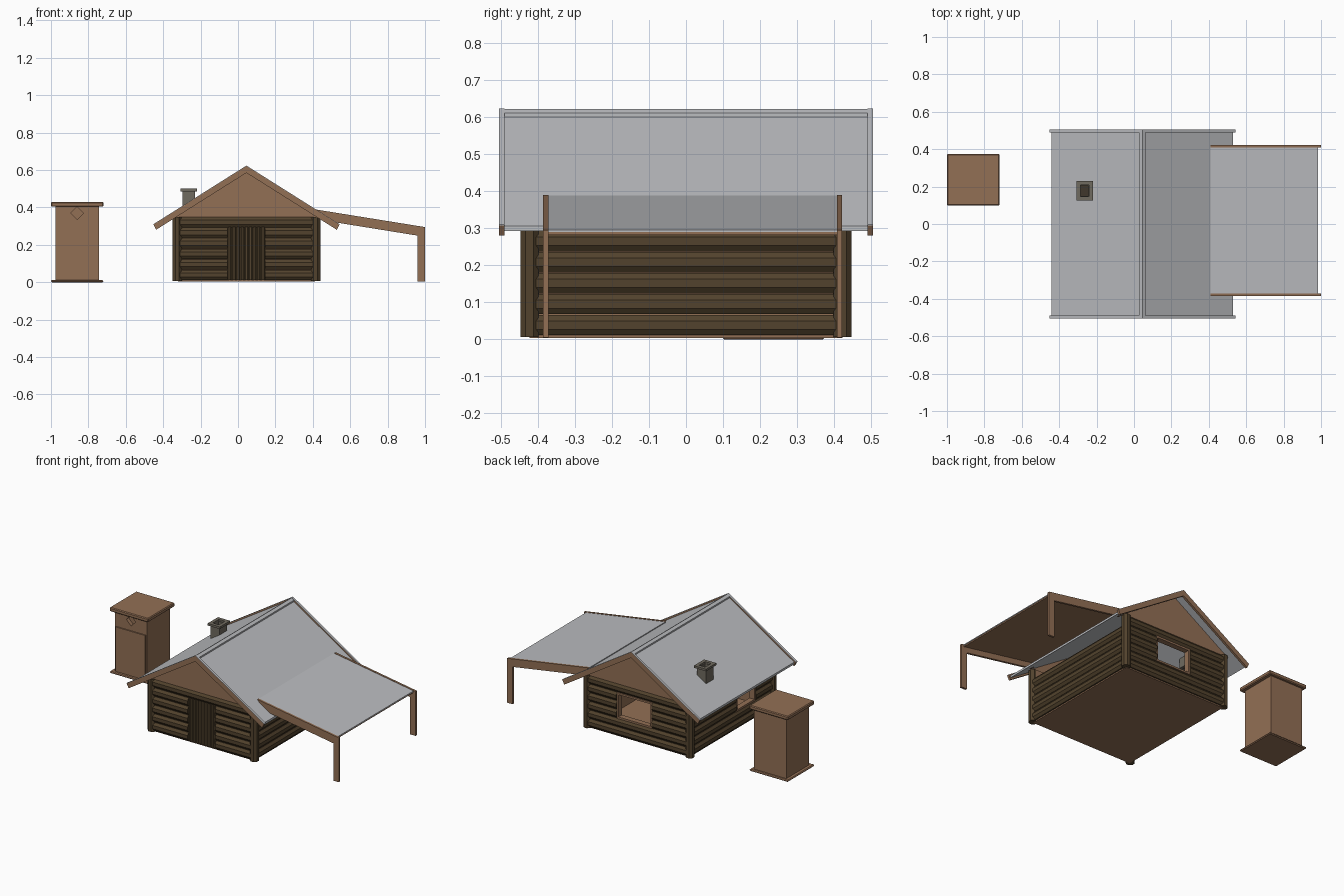
import bpy, bmesh, math
from mathutils import Matrix, Vector

if "Cube" in bpy.data.objects:
    bpy.data.objects.remove(bpy.data.objects["Cube"])


def material(name, rgb):
    m = bpy.data.materials.new(name)
    m.diffuse_color = (*rgb, 1)
    m.use_nodes = True
    m.node_tree.nodes["Principled BSDF"].inputs["Base Color"].default_value = m.diffuse_color
    return m


LOG = material("dark_log", (0.085, 0.055, 0.026))
WOOD = material("brown_wood", (0.29, 0.16, 0.09))
METAL = material("grey_sheet", (0.50, 0.51, 0.53))
STONE = material("chimney_stone", (0.16, 0.145, 0.115))
SOOT = material("soot", (0.05, 0.038, 0.025))


def finish(name, bm, mat):
    bmesh.ops.recalc_face_normals(bm, faces=bm.faces)
    me = bpy.data.meshes.new(name)
    bm.to_mesh(me)
    bm.free()
    me.materials.append(mat)
    ob = bpy.data.objects.new(name, me)
    bpy.context.collection.objects.link(ob)
    return ob


def add_box(bm, x, y, z):
    mid = [(a + b) / 2 for a, b in (x, y, z)]
    size = [b - a for a, b in (x, y, z)]
    bmesh.ops.create_cube(bm, size=1, matrix=Matrix.Translation(mid) @ Matrix.Diagonal((*size, 1)))


def boxes(name, mat, *items):
    bm = bmesh.new()
    for it in items:
        add_box(bm, *it)
    return finish(name, bm, mat)


def prism(name, mat, pts, y0, y1):
    # xz profile extruded along y
    bm = bmesh.new()
    f = bm.faces.new([bm.verts.new((x, y0, z)) for x, z in pts])
    r = bmesh.ops.extrude_face_region(bm, geom=[f])
    vs = [v for v in r["geom"] if isinstance(v, bmesh.types.BMVert)]
    bmesh.ops.translate(bm, verts=vs, vec=(0, y1 - y0, 0))
    return finish(name, bm, mat)


def add_log(bm, a, b, r, squash=1.0):
    # eight-sided log from a to b
    a, b = Vector(a), Vector(b)
    d = b - a
    rot = d.to_track_quat('Z', 'Y').to_matrix().to_4x4()
    thin = Matrix.Identity(4)
    if abs(d.x) > 0:
        thin[1][1] = squash
    elif abs(d.y) > 0:
        thin[0][0] = squash
    m = Matrix.Translation((a + b) / 2) @ thin @ rot @ Matrix.Rotation(math.pi / 8, 4, 'Z')
    bmesh.ops.create_cone(bm, cap_ends=True, segments=8, radius1=r, radius2=r, depth=d.length, matrix=m)


CX, HX, HY = 0.045, 0.367, 0.423      # cabin centre and half sizes
Z0, PITCH = 0.01, 0.0566              # log courses


def wall(name, along_x, pos, half, mid, rows, opening=None):
    # stacked logs outside, thin boards inside, optional opening over whole courses
    inward = -math.copysign(1, pos - (0 if along_x else CX))
    lo, hi = mid - half, mid + half
    bm = bmesh.new()
    lin = bmesh.new()
    for i in range(rows):
        zc = Z0 + PITCH * (i + 0.5)
        spans = [(lo, hi)]
        if opening and opening[2] <= i < opening[3]:
            spans = [(lo, opening[0]), (opening[1], hi)]
        for s, e in spans:
            p0, p1 = pos + inward * 0.018, pos + inward * 0.026
            across = (min(p0, p1), max(p0, p1))
            zs = (zc - PITCH / 2, zc + PITCH / 2 - (0.012 if i == 4 and rows == 5 else 0))
            if along_x:
                add_log(bm, (s, pos, zc), (e, pos, zc), 0.0295, 0.75)
                add_box(lin, (s, e), across, zs)
            else:
                add_log(bm, (pos, s, zc), (pos, e, zc), 0.0295, 0.75)
                add_box(lin, across, (s, e), zs)
    finish(name + "_logs", bm, LOG)
    finish(name + "_lining", lin, WOOD)


DOOR = (-0.055, 0.145)
wall("front_wall", True, -HY, HX, CX, 6, (*DOOR, 0, 5))
wall("back_wall", True, HY, HX, CX, 6, (-0.06, 0.195, 2, 5))
wall("left_wall", False, CX - HX, HY, 0, 5, (-0.24, -0.04, 2, 5))
wall("right_wall", False, CX + HX, HY, 0, 5)

# corner posts
bm = bmesh.new()
for sx in (-1, 1):
    for sy in (-1, 1):
        x, y = CX + sx * 0.37, sy * 0.423
        add_log(bm, (x, y, 0.006), (x, y, 0.35), 0.027)
finish("corner_posts", bm, LOG)

# plank door
bm = bmesh.new()
n = 9
w = (DOOR[1] - DOOR[0]) / n
for i in range(n):
    x = DOOR[0] + w * (i + 0.5)
    add_log(bm, (x, -HY, 0.012), (x, -HY, 0.295), w * 0.54)
finish("door", bm, LOG)

# window frames
T = 0.012
z0, z1 = Z0 + 2 * PITCH, Z0 + 5 * PITCH
yb = (HY - 0.022, HY + 0.014)
boxes("back_window_frame", WOOD,
      ((-0.06, -0.06 + T), yb, (z0, z1)), ((0.195 - T, 0.195), yb, (z0, z1)),
      ((-0.06, 0.195), yb, (z0, z0 + T)), ((-0.06, 0.195), yb, (z1 - T, z1)))
xb = (CX - HX - 0.014, CX - HX + 0.022)
boxes("left_window_frame", WOOD,
      (xb, (-0.24, -0.24 + T), (z0, z1)), (xb, (-0.04 - T, -0.04), (z0, z1)),
      (xb, (-0.24, -0.04), (z0, z0 + T)), (xb, (-0.24, -0.04), (z1 - T, z1)))

boxes("floor", WOOD, ((CX - HX, CX + HX), (-HY, HY), (0.003, 0.014)))

# gable triangles
S = 0.63                               # roof slope
for nm, y in (("front", -0.432), ("back", 0.412)):
    prism(nm + "_gable", WOOD, [(CX - 0.40, 0.345), (CX + 0.40, 0.345), (CX, 0.598)], y, y + 0.02)


def slope_band(x0, x1, top, depth, sx):
    # sloping strip between two distances from the ridge
    return [(CX + sx * x0, top - S * x0), (CX + sx * x1, top - S * x1),
            (CX + sx * x1, top - depth - S * x1), (CX + sx * x0, top - depth - S * x0)]


# main roof, bargeboards and their metal edge strips
for side, sx in (("left", -1), ("right", 1)):
    prism(side + "_roof", METAL, slope_band(0, 0.485, 0.612, 0.014, sx), -0.49, 0.49)
    for end, y in (("front", -0.505), ("back", 0.49)):
        pts = slope_band(0, 0.497, 0.621, 0.036, sx)
        pts[2] = (CX + sx * 0.483, 0.621 - 0.036 - S * 0.483)
        prism(f"{end}_{side}_bargeboard", WOOD, pts, y, y + 0.015)
        prism(f"{end}_{side}_edge_strip", METAL, slope_band(0, 0.498, 0.624, 0.003, sx), y, y + 0.015)
prism("ridge_cap", METAL, [(CX - 0.017, 0.611), (CX, 0.622), (CX + 0.017, 0.611), (CX + 0.017, 0.598),
                           (CX - 0.017, 0.598)], -0.49, 0.49)


# carport
def cz(x):
    return 0.39 - (x - 0.41) * 0.161


def carport_band(x0, x1, drop, depth):
    return [(x0, cz(x0) - drop), (x1, cz(x1) - drop), (x1, cz(x1) - drop - depth), (x0, cz(x0) - drop - depth)]


prism("carport_roof", METAL, carport_band(0.41, 0.985, 0.002, 0.006), -0.372, 0.41)
prism("carport_boards", WOOD, carport_band(0.43, 0.982, 0.008, 0.008), -0.372, 0.41)
for nm, y in (("front", -0.386), ("back", 0.408)):
    prism(nm + "_carport_beam", WOOD,
          [(0.41, cz(0.41)), (1.0, cz(1.0)), (1.0, 0.005), (0.96, 0.005), (0.96, cz(0.96) - 0.052),
           (0.46, cz(0.46) - 0.052)], y, y + 0.014)


# hollow chimney
def ring(x, y, z, t):
    return [((x[0], x[0] + t), y, z), ((x[1] - t, x[1]), y, z),
            ((x[0] + t, x[1] - t), (y[0], y[0] + t), z), ((x[0] + t, x[1] - t), (y[1] - t, y[1]), z)]


boxes("chimney", STONE, *ring((-0.297, -0.231), (0.138, 0.217), (0.36, 0.488), 0.012))
boxes("chimney_cap", STONE, *ring((-0.307, -0.219), (0.125, 0.231), (0.486, 0.50), 0.022))
boxes("chimney_soot", SOOT, ((-0.287, -0.241), (0.148, 0.207), (0.36, 0.46)))

# outhouse
body = boxes("outhouse_body", WOOD, ((-0.977, -0.743), (0.122, 0.358), (0.008, 0.415)))
bm = bmesh.new()
bmesh.ops.create_cube(bm, size=1, matrix=Matrix.Translation((-0.86, 0.122, 0.37)) @
                      Matrix.Rotation(math.pi / 4, 4, 'Y') @ Matrix.Diagonal((0.048, 0.05, 0.048, 1)))
cutter = finish("diamond_cutter", bm, WOOD)
cutter.hide_render = True
mod = body.modifiers.new("diamond", 'BOOLEAN')
mod.object, mod.solver = cutter, 'EXACT'
dg = bpy.context.evaluated_depsgraph_get()
cut_mesh = bpy.data.meshes.new_from_object(body.evaluated_get(dg))
body.modifiers.clear()
body.data = cut_mesh
bpy.data.objects.remove(cutter)
boxes("outhouse_door", WOOD, ((-0.967, -0.753), (0.114, 0.124), (0.014, 0.305)))
for nm, z in (("base", (0.0, 0.012)), ("roof", (0.404, 0.43))):
    ob = boxes("outhouse_" + nm, WOOD, ((-1.0, -0.72), (0.098, 0.375), z))
    bev = ob.modifiers.new("bevel", 'BEVEL')
    bev.width, bev.segments = 0.005, 1
